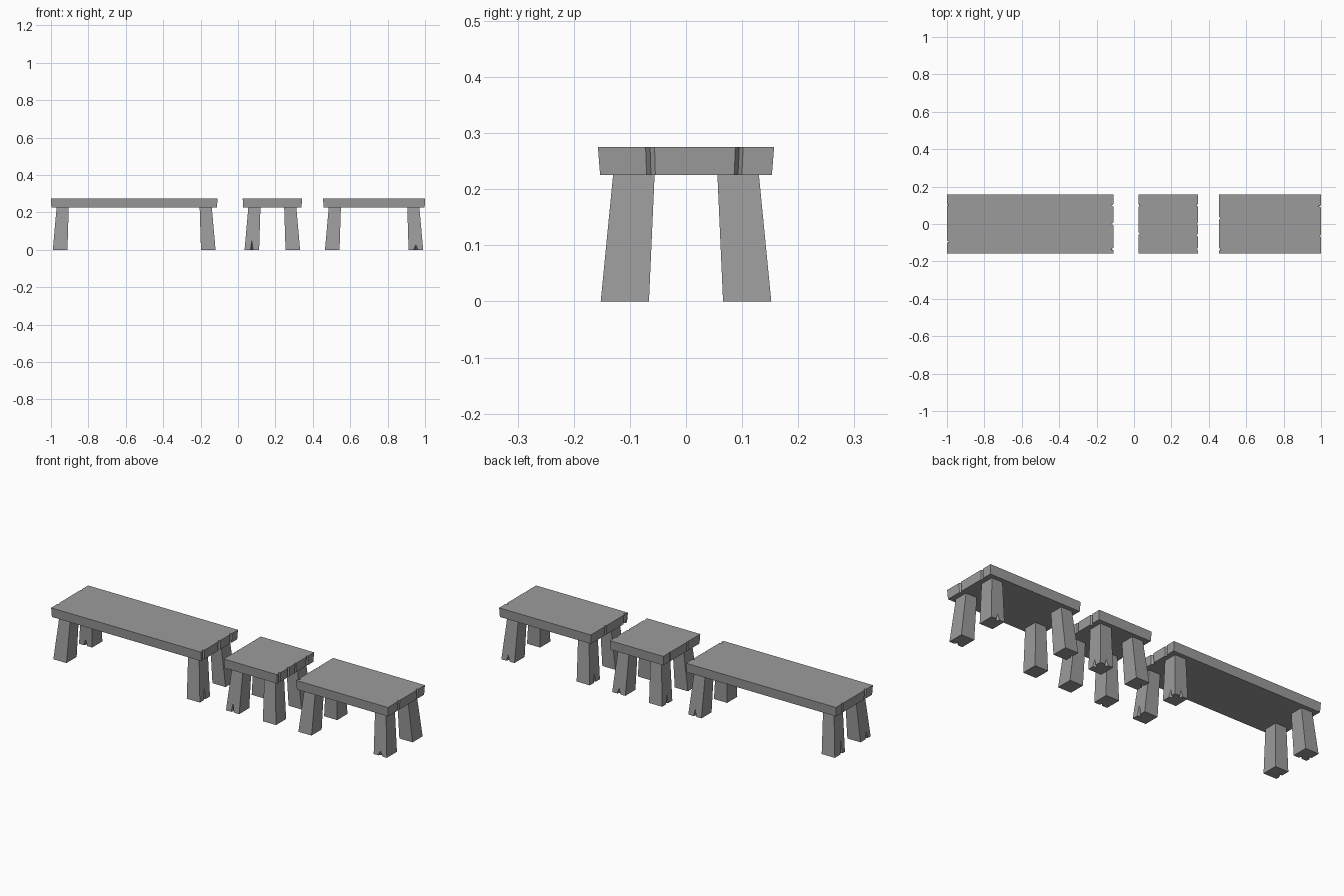
import bpy
import bmesh
from mathutils import Vector

cube = bpy.data.objects.get("Cube")
if cube:
    bpy.data.objects.remove(cube, do_unlink=True)

stone = bpy.data.materials.new("grey_stone")
stone.use_nodes = True
GREY = (0.33, 0.33, 0.33, 1)
stone.diffuse_color = GREY
stone.node_tree.nodes["Principled BSDF"].inputs["Base Color"].default_value = GREY

SEAT_Z, TOP_Z, HALF_Y = 0.225, 0.275, 0.157


def make_object(name, bm):
    bmesh.ops.recalc_face_normals(bm, faces=bm.faces)
    mesh = bpy.data.meshes.new(name)
    bm.to_mesh(mesh)
    bm.free()
    mesh.materials.append(stone)
    obj = bpy.data.objects.new(name, mesh)
    bpy.context.collection.objects.link(obj)
    return obj


def loft(name, low, high):
    """Solid between two matching rings of points."""
    bm = bmesh.new()
    a = [bm.verts.new(p) for p in low]
    b = [bm.verts.new(p) for p in high]
    bm.faces.new(a)
    bm.faces.new(b)
    for i in range(len(a)):
        j = (i + 1) % len(a)
        bm.faces.new((a[i], a[j], b[j], b[i]))
    return make_object(name, bm)


def make_seat(name, x0, x1, left_chips, right_chips):
    """Slab with V-shaped chips along both ends, narrower underneath."""
    ring = [(x0, -HALF_Y), (x1, -HALF_Y)]
    for y, w, d in sorted(right_chips):
        ring += [(x1, y - w), (x1 - d, y), (x1, y + w)]
    ring += [(x1, HALF_Y), (x0, HALF_Y)]
    for y, w, d in sorted(left_chips, reverse=True):
        ring += [(x0, y + w), (x0 + d, y), (x0, y - w)]
    mid = (x0 + x1) / 2
    low = [(x - (0.002 if x > mid else -0.002), y * 0.975, SEAT_Z) for x, y in ring]
    loft(name, low, [(x, y, TOP_Z) for x, y in ring])


def make_leg(name, end_x, sx, sy, cracks):
    """Splayed, tapered leg with wedge cracks rising from the foot."""
    def ring(outer_x, inner_x, outer_y, inner_y, z):
        xa, xb = end_x - sx * outer_x, end_x - sx * inner_x
        return [(xa, sy * outer_y, z), (xb, sy * outer_y, z),
                (xb, sy * inner_y, z), (xa, sy * inner_y, z)]

    low = ring(0.01, 0.088, 0.152, 0.066, 0)
    high = ring(0.03, 0.095, 0.13, 0.056, SEAT_Z)
    leg = loft(name, low, high)
    if not cracks:
        return
    foot = sum((Vector(p) for p in low), Vector()) / 4
    head = sum((Vector(p) for p in high), Vector()) / 4
    bm = bmesh.new()
    for nx, ny, offset, w, h in cracks:
        n, t = Vector((nx, ny, 0)), Vector((-ny, nx, 0))
        reach = max((Vector(p) - foot).dot(n) for p in low)
        reach_top = max((Vector(p) - head).dot(n) for p in high)
        lean = ((head - foot).dot(n) + reach_top - reach) / SEAT_Z
        base = foot + n * (reach + 0.002) + t * offset
        base.z = -0.002
        tip = base + n * (lean * h)
        tip.z = h
        points = [base - t * w, base + t * w, base - n * 0.02, tip]
        v = [bm.verts.new(p) for p in points]
        for i in range(4):
            bm.faces.new(v[:i] + v[i + 1:])
    cutter = make_object("crack_cutter", bm)
    cutter.hide_render = True
    mod = leg.modifiers.new("cracks", "BOOLEAN")
    mod.operation = "DIFFERENCE"
    mod.solver = "EXACT"
    mod.object = cutter
    graph = bpy.context.evaluated_depsgraph_get()
    cut = bpy.data.meshes.new_from_object(leg.evaluated_get(graph))
    leg.modifiers.clear()
    leg.data = cut
    bpy.data.objects.remove(cutter, do_unlink=True)


# Each bench: extent, end chips (y, half width, depth),
# and leg cracks (face direction, offset, half width, height)
BENCHES = {
    "long_bench": (-1, -0.11,
        [(-0.095, 0.008, 0.012), (0.1, 0.006, 0.008)],
        [(-0.135, 0.008, 0.012), (0, 0.01, 0.01), (0.1, 0.008, 0.012)],
        {(-1, -1): [(-1, 0, 0.01, 0.012, 0.04)],
         (-1, 1): [(0, -1, 0, 0.012, 0.04), (-1, 0, 0.015, 0.01, 0.08)],
         (1, -1): [(1, 0, 0, 0.01, 0.07)],
         (1, 1): [(1, 0, 0.01, 0.012, 0.04), (0, 1, 0, 0.01, 0.04)]}),
    "stool": (0.025, 0.342,
        [(0.1, 0.006, 0.007), (-0.05, 0.006, 0.007)],
        [(-0.135, 0.008, 0.008), (-0.06, 0.008, 0.01), (0, 0.006, 0.007), (0.1, 0.008, 0.01)],
        {(-1, -1): [(0, -1, 0, 0.009, 0.055)],
         (-1, 1): [(-1, 0, 0, 0.01, 0.06)],
         (1, 1): [(0, 1, 0, 0.012, 0.035), (1, 0, 0, 0.012, 0.04)]}),
    "short_bench": (0.455, 1,
        [(-0.135, 0.008, 0.01), (0.03, 0.008, 0.008)],
        [(-0.064, 0.008, 0.008), (0.095, 0.007, 0.014)],
        {(-1, 1): [(-1, 0, 0, 0.01, 0.05)],
         (1, -1): [(0, -1, 0, 0.015, 0.03)],
         (1, 1): [(0, 1, 0, 0.012, 0.035)]}),
}

for bench, (x0, x1, left, right, cracks) in BENCHES.items():
    make_seat(bench + "_seat", x0, x1, left, right)
    for sx, end, side in ((-1, x0, "right"), (1, x1, "left")):
        for sy, depth in ((-1, "front"), (1, "back")):
            make_leg(f"{bench}_{depth}_{side}_leg", end, sx, sy, cracks.get((sx, sy), []))
